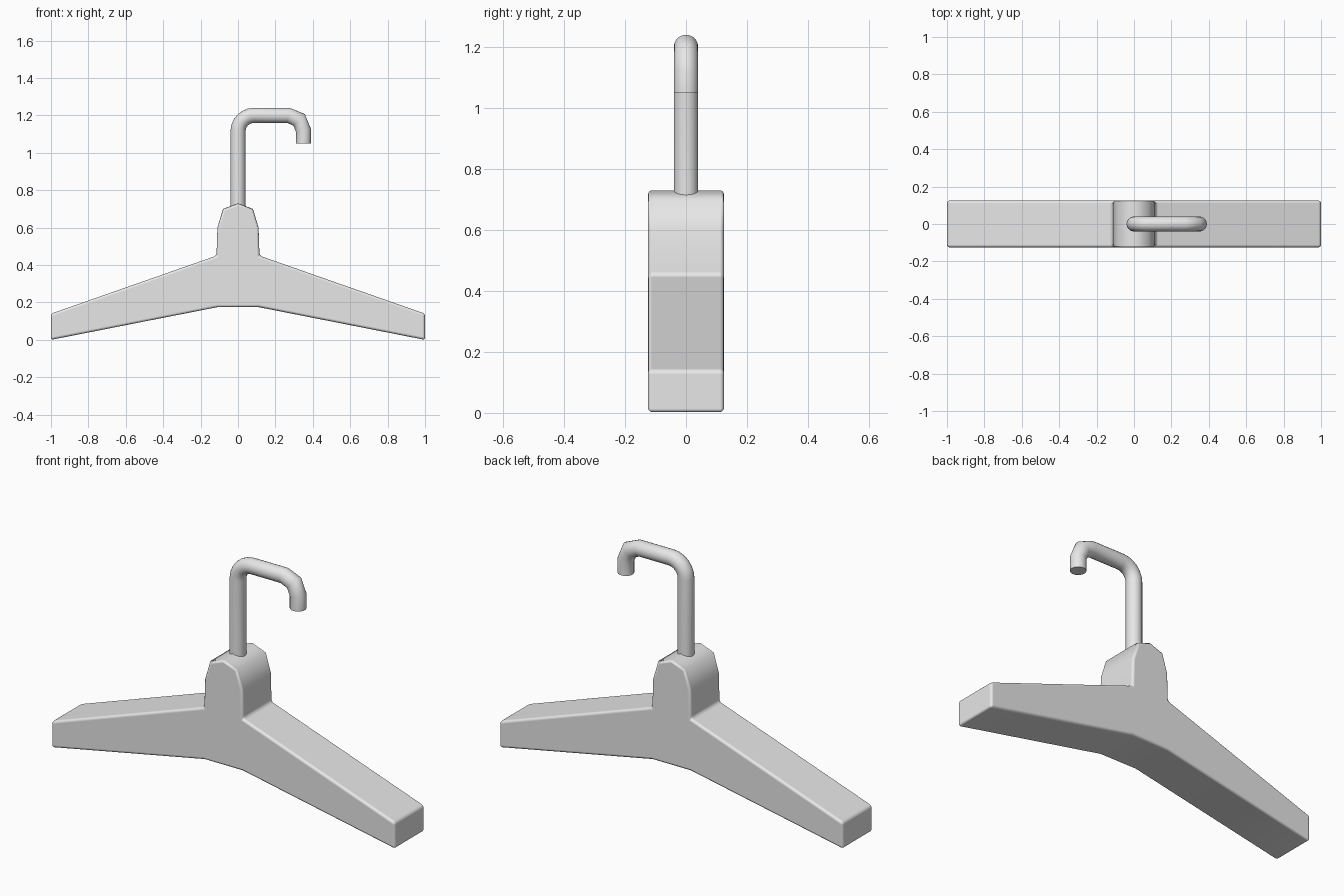
import bpy, bmesh, math
from mathutils import Vector

cube = bpy.data.objects.get("Cube")
if cube:
    bpy.data.objects.remove(cube, do_unlink=True)

GREY = (0.8, 0.8, 0.8, 1)
grey = bpy.data.materials.new("light_grey")
grey.use_nodes = True
grey.diffuse_color = GREY
grey.node_tree.nodes["Principled BSDF"].inputs["Base Color"].default_value = GREY


def add_object(name, bm):
    bmesh.ops.recalc_face_normals(bm, faces=bm.faces)
    mesh = bpy.data.meshes.new(name)
    bm.to_mesh(mesh)
    bm.free()
    mesh.materials.append(grey)
    obj = bpy.data.objects.new(name, mesh)
    bpy.context.collection.objects.link(obj)
    return obj


# Hanger body: mirrored half profile, extruded front to back
half = [(0.11, 0.175), (1, 0), (1, 0.14), (0.115, 0.45), (0.11, 0.6), (0.08, 0.7)]
profile = half + [(0, 0.73)] + [(-x, z) for x, z in reversed(half)]
bm = bmesh.new()
front = bm.faces.new([bm.verts.new((x, -0.125, z)) for x, z in profile])
back = bmesh.ops.extrude_face_region(bm, geom=[front])["geom"]
bmesh.ops.translate(bm, vec=(0, 0.25, 0),
                    verts=[v for v in back if isinstance(v, bmesh.types.BMVert)])
body = add_object("hanger_body", bm)
for poly in body.data.polygons:
    poly.use_smooth = True
bevel = body.modifiers.new("soft_edges", "BEVEL")
bevel.width = 0.014
bevel.segments = 3
bevel.limit_method = "ANGLE"
bevel.angle_limit = math.radians(55)
bevel.harden_normals = True


# Hook: round tube swept along a flat path with mitred rings
def bend(cx, cz, radius, start, end, steps):
    angles = [math.radians(start + (end - start) * i / steps) for i in range(steps + 1)]
    return [Vector((cx + radius * math.cos(a), 0, cz + radius * math.sin(a))) for a in angles]


path = [Vector((0, 0, 0.66))]
path += bend(0.085, 1.115, 0.085, 180, 90, 6)
path += bend(0.27, 1.12, 0.08, 90, 0, 2)
path += [Vector((0.35, 0, 1.05))]

RADIUS, SIDES = 0.04, 20
bm = bmesh.new()
rings = []
for i, point in enumerate(path):
    before = (point - path[max(i - 1, 0)]).normalized()
    after = (path[min(i + 1, len(path) - 1)] - point).normalized()
    tangent = (before + after).normalized()
    stretch = 1 / tangent.dot(after if after.length else before)
    side = Vector((tangent.z, 0, -tangent.x)) * stretch
    ring = []
    for k in range(SIDES):
        a = math.tau * k / SIDES
        ring.append(bm.verts.new(point + RADIUS * (side * math.cos(a) + Vector((0, math.sin(a), 0)))))
    rings.append(ring)
for low, high in zip(rings, rings[1:]):
    for k in range(SIDES):
        n = (k + 1) % SIDES
        bm.faces.new((low[k], low[n], high[n], high[k]))
bm.faces.new(rings[0])
bm.faces.new(rings[-1])
hook = add_object("hook", bm)
bpy.ops.object.select_all(action="DESELECT")
hook.select_set(True)
bpy.context.view_layer.objects.active = hook
bpy.ops.object.shade_smooth_by_angle(angle=math.radians(50))
